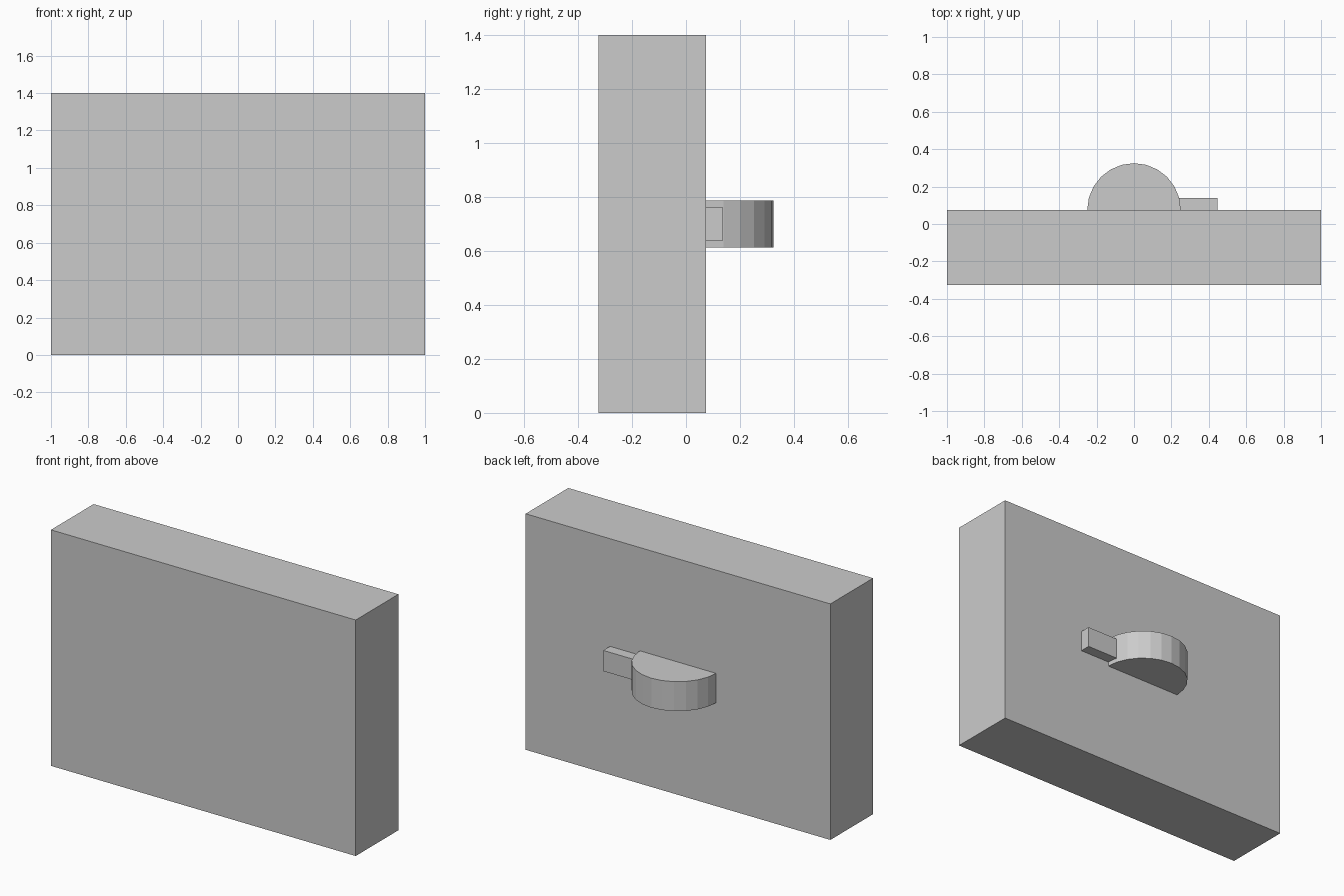
import bpy, bmesh, math

if "Cube" in bpy.data.objects:
    bpy.data.objects.remove(bpy.data.objects["Cube"])

WALL_Y = 0.075   # back face of the slab
MID_Z = 0.70     # height of the fittings


def extrude_profile(name, points, z0, z1):
    """Closed solid from an XY outline, extruded from z0 to z1."""
    bm = bmesh.new()
    face = bm.faces.new([bm.verts.new((x, y, z0)) for x, y in points])
    ext = bmesh.ops.extrude_face_region(bm, geom=[face], use_keep_orig=True)
    top = [g for g in ext["geom"] if isinstance(g, bmesh.types.BMVert)]
    bmesh.ops.translate(bm, verts=top, vec=(0, 0, z1 - z0))
    bmesh.ops.recalc_face_normals(bm, faces=bm.faces)
    mesh = bpy.data.meshes.new(name)
    bm.to_mesh(mesh)
    bm.free()
    obj = bpy.data.objects.new(name, mesh)
    bpy.context.collection.objects.link(obj)
    return obj


def rect(x0, x1, y0, y1):
    return [(x0, y0), (x1, y0), (x1, y1), (x0, y1)]


# Main slab
extrude_profile("slab", rect(-1, 1, -0.325, WALL_Y), 0, 1.4)

# Half-round boss on the back face, 12 flat facets
radius = 0.25
arc = [(radius * math.cos(math.pi * i / 12), WALL_Y + radius * math.sin(math.pi * i / 12))
       for i in range(13)]
extrude_profile("half_round_boss", arc, MID_Z - 0.0875, MID_Z + 0.0875)

# Small bar beside the boss, its inner end tucked into the curve
extrude_profile("side_bar", rect(0.2, 0.446, WALL_Y, 0.138), MID_Z - 0.0615, MID_Z + 0.0615)
